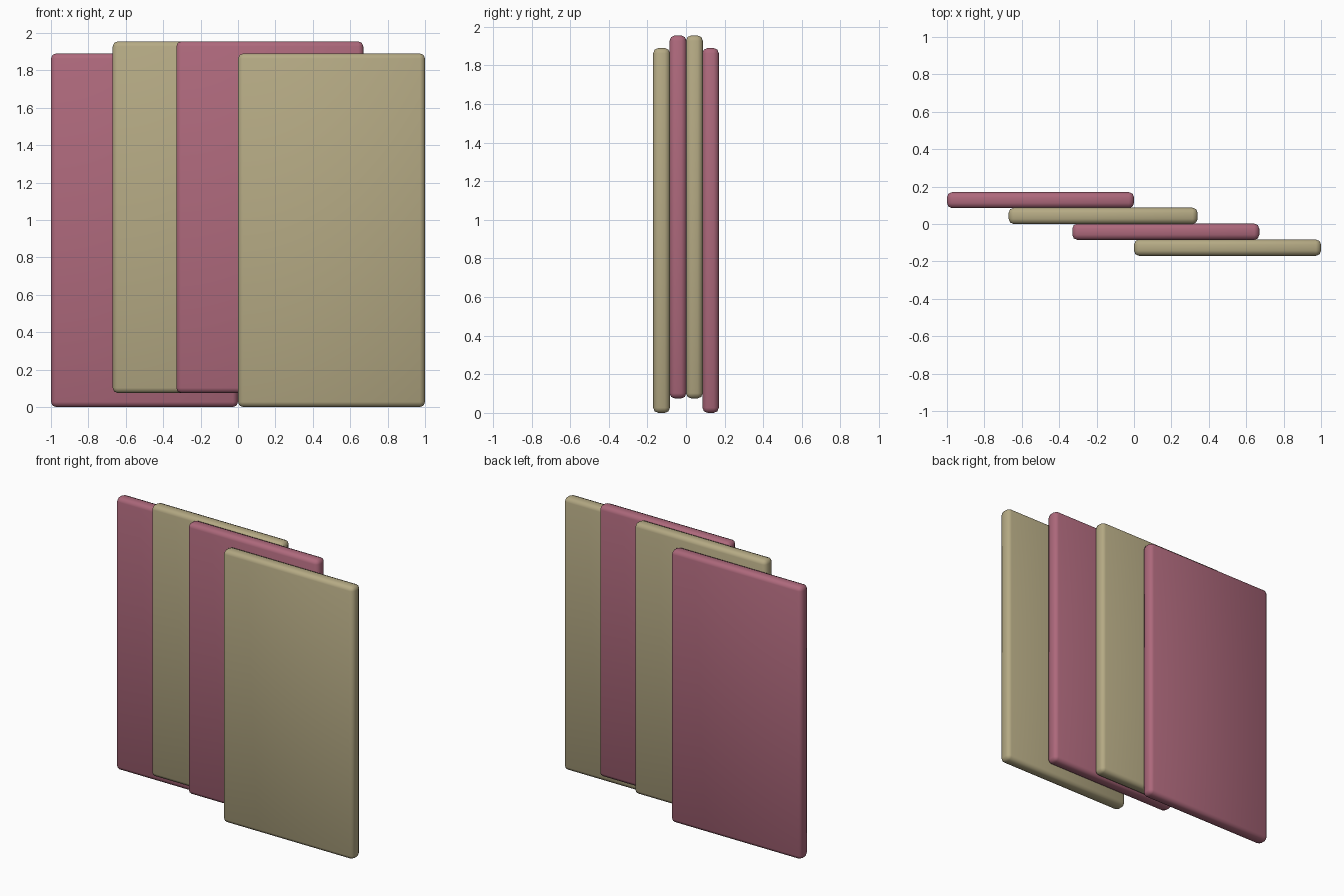
import bpy

if "Cube" in bpy.data.objects:
    bpy.data.objects.remove(bpy.data.objects["Cube"])

def colour(name, rgb):
    m = bpy.data.materials.new(name)
    m.diffuse_color = (*rgb, 1)
    m.use_nodes = True
    m.node_tree.nodes["Principled BSDF"].inputs["Base Color"].default_value = m.diffuse_color
    return m

pink = colour("pink", (0.42, 0.14, 0.20))
tan = colour("tan", (0.46, 0.40, 0.23))

def panel(name, x0, x1, y0, y1, z0, z1, mat):
    # thin slab with softly rounded edges
    bpy.ops.mesh.primitive_cube_add(size=1, location=((x0 + x1) / 2, (y0 + y1) / 2, (z0 + z1) / 2))
    ob = bpy.context.object
    ob.name = name
    ob.scale = (x1 - x0, y1 - y0, z1 - z0)
    bpy.ops.object.transform_apply(location=False, rotation=False, scale=True)
    bev = ob.modifiers.new("rounded_edges", "BEVEL")
    bev.width = 0.027
    bev.segments = 2
    bpy.ops.object.modifier_apply(modifier=bev.name)
    bpy.ops.object.shade_smooth_by_angle(angle=0.87)
    ob.data.materials.append(mat)

# four overlapping panels, stepped from back left to front right
panel("back_panel", -1.0, 0.0, 0.085, 0.17, 0.0, 1.89, pink)
panel("rear_middle_panel", -0.67, 0.34, 0.0, 0.087, 0.075, 1.955, tan)
panel("front_middle_panel", -0.33, 0.67, -0.085, 0.002, 0.075, 1.955, pink)
panel("front_panel", 0.0, 1.0, -0.17, -0.083, 0.0, 1.89, tan)
